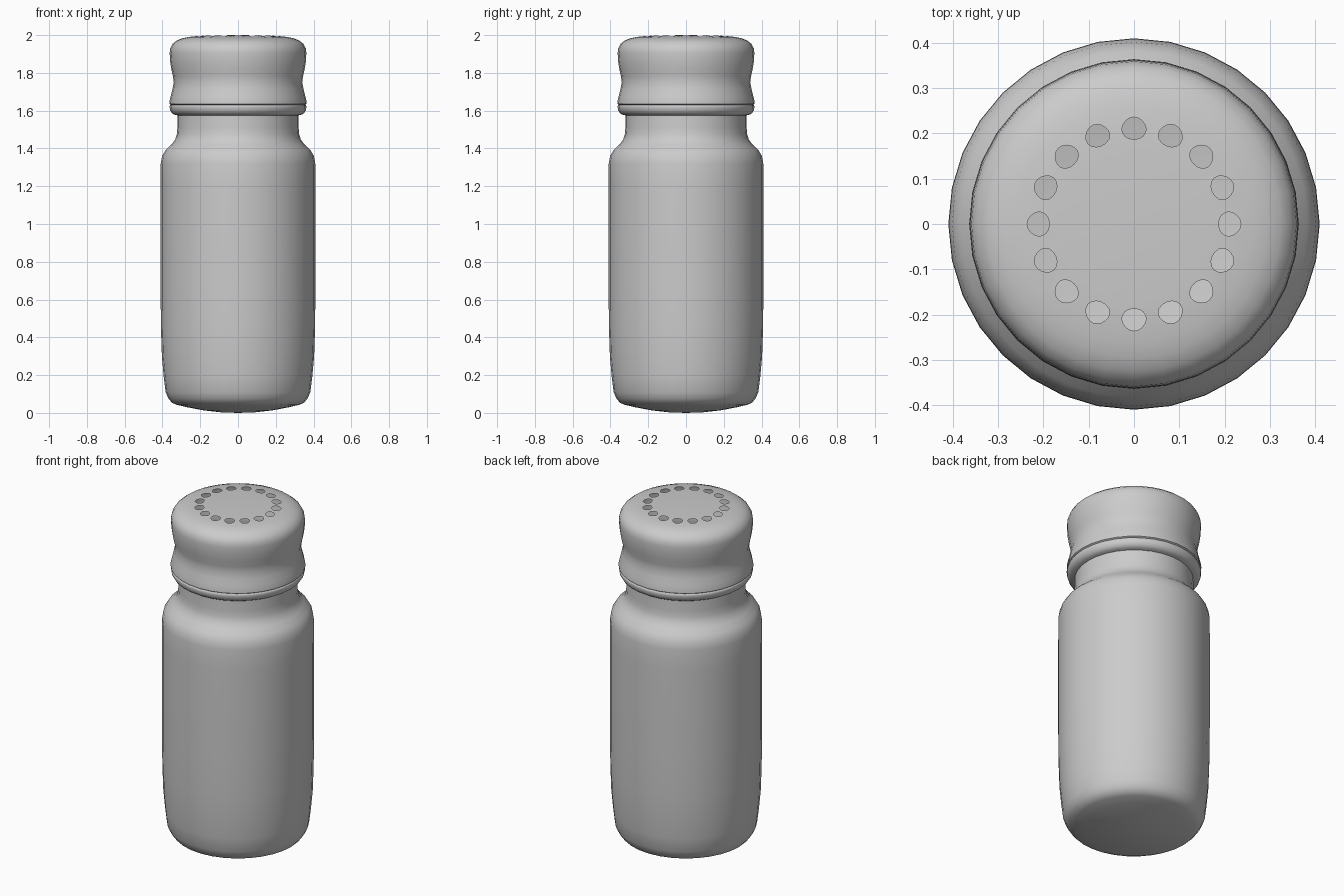
import bpy, bmesh, math
from mathutils import Vector

if "Cube" in bpy.data.objects:
    bpy.data.objects.remove(bpy.data.objects["Cube"])

SEG = 32

grey = bpy.data.materials.new("plain_grey")
grey.diffuse_color = (0.6, 0.6, 0.6, 1)
grey.use_nodes = True
grey.node_tree.nodes["Principled BSDF"].inputs["Base Color"].default_value = grey.diffuse_color


def ring(bm, r, z):
    return [bm.verts.new((r * math.cos(2 * math.pi * i / SEG),
                          r * math.sin(2 * math.pi * i / SEG), z)) for i in range(SEG)]


def lathe(bm, profile):
    """Revolve (r, z) points; a zero radius closes with a fan. Returns the rings."""
    rings = [[bm.verts.new((0, 0, z))] if r == 0 else ring(bm, r, z) for r, z in profile]
    for a, b in zip(rings, rings[1:]):
        for i in range(SEG):
            j = (i + 1) % SEG
            if len(a) == 1:
                bm.faces.new((a[0], b[j], b[i]))
            else:
                bm.faces.new((a[i], a[j], b[j], b[i]))
    return rings


def finish(bm, name, flip=False):
    bm.normal_update()
    if flip:
        bmesh.ops.reverse_faces(bm, faces=bm.faces[:])
    me = bpy.data.meshes.new(name)
    bm.to_mesh(me)
    bm.free()
    ob = bpy.data.objects.new(name, me)
    bpy.context.collection.objects.link(ob)
    me.materials.append(grey)
    bpy.ops.object.select_all(action='DESELECT')
    ob.select_set(True)
    bpy.context.view_layer.objects.active = ob
    bpy.ops.object.shade_smooth_by_angle(angle=math.radians(60))


# Bottle body: bulged base, straight wall, shoulder and open neck
bm = bmesh.new()
lathe(bm, [(0, 0), (0.09, 0.003), (0.18, 0.013), (0.27, 0.03), (0.325, 0.043), (0.35, 0.054),
           (0.367, 0.075), (0.383, 0.108), (0.393, 0.19), (0.403, 0.30), (0.408, 0.45),
           (0.41, 0.65), (0.41, 1.20), (0.409, 1.32), (0.402, 1.36), (0.383, 1.392),
           (0.353, 1.42), (0.333, 1.446), (0.324, 1.475), (0.321, 1.51), (0.32, 1.60)])
finish(bm, "bottle_body")

# Shaker lid: skirt with beads, waist and rounded top edge
bm = bmesh.new()
rings = lathe(bm, [(0.32, 1.575), (0.337, 1.579), (0.35, 1.587), (0.359, 1.602), (0.362, 1.618),
                   (0.361, 1.627), (0.356, 1.631), (0.364, 1.636), (0.363, 1.648),
                   (0.357, 1.675), (0.348, 1.71), (0.340, 1.75), (0.345, 1.785),
                   (0.353, 1.82), (0.359, 1.86), (0.362, 1.905), (0.359, 1.93),
                   (0.347, 1.953), (0.325, 1.971), (0.295, 1.983), (0.262, 1.990)])
outer = rings[-1]
mid = ring(bm, 0.211, 1.995)
inner = ring(bm, 0.165, 1.998)
centre = bm.verts.new((0, 0, 2.0))
for i in range(SEG):
    bm.faces.new((inner[i], inner[(i + 1) % SEG], centre))

# Ring of teardrop pour holes, one in every second segment
unused = [mid[i] for i in range(0, SEG, 2)]
for k in range(16):
    c, p, n = 2 * k, (2 * k - 1) % SEG, (2 * k + 1) % SEG
    ang = 2 * math.pi * c / SEG
    out = Vector((math.cos(ang), math.sin(ang), 0))
    side = Vector((-out.y, out.x, 0))
    frame = [outer[c], outer[n], mid[n], inner[n], inner[c], inner[p], mid[p], outer[p]]
    hole = []
    for s in range(16):
        t = 2 * math.pi * s / 16
        # slightly pointed outwards
        u = 0.0245 * math.cos(t)
        v = 0.0265 * math.sin(t) * (1 - 0.12 * math.cos(t))
        hole.append(bm.verts.new(out * (0.2115 + u) + side * v + Vector((0, 0, 1.995 - 0.08 * u))))
    for s in range(8):
        h = 2 * s
        bm.faces.new((frame[s], frame[(s + 1) % 8],
                      hole[(h + 2) % 16], hole[h + 1], hole[h]))
for v in unused:
    bm.verts.remove(v)
finish(bm, "shaker_lid")
